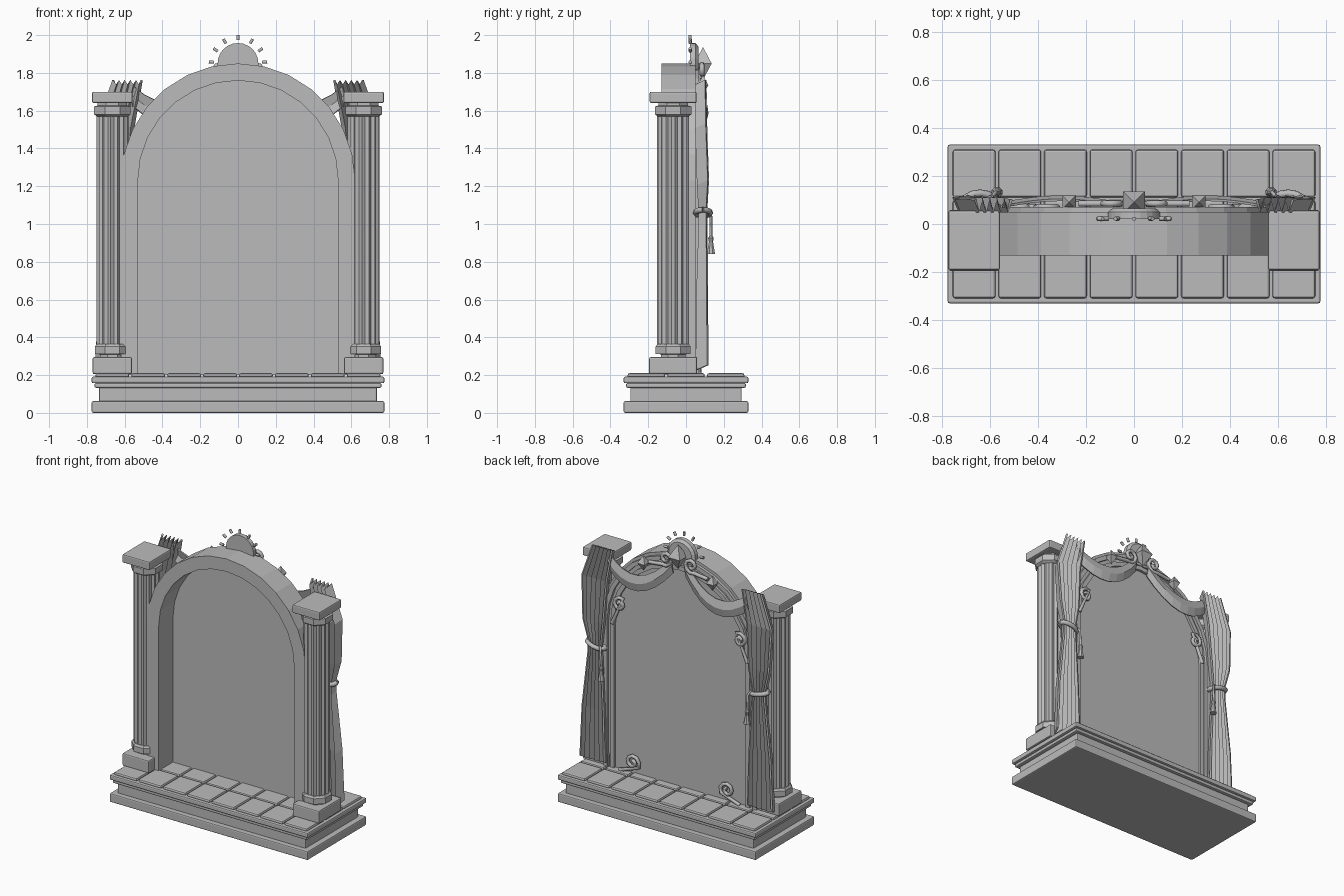
import bpy, bmesh
from math import sin, cos, pi, radians
from mathutils import Matrix, Vector

cube = bpy.data.objects.get("Cube")
if cube:
    bpy.data.objects.remove(cube, do_unlink=True)

stone = bpy.data.materials.new("grey stone")
stone.use_nodes = True
GREY = (0.5, 0.5, 0.5, 1)
stone.diffuse_color = GREY
stone.node_tree.nodes["Principled BSDF"].inputs["Base Color"].default_value = GREY


def finish(name, bm, bevel=0.0, thickness=0.0):
    """Turn a bmesh into a named object with optional modifiers."""
    bmesh.ops.recalc_face_normals(bm, faces=bm.faces)
    mesh = bpy.data.meshes.new(name)
    bm.to_mesh(mesh)
    bm.free()
    mesh.materials.append(stone)
    ob = bpy.data.objects.new(name, mesh)
    bpy.context.collection.objects.link(ob)
    if thickness:
        mod = ob.modifiers.new("thickness", 'SOLIDIFY')
        mod.thickness = thickness
        mod.offset = 0
    if bevel:
        mod = ob.modifiers.new("soft_edges", 'BEVEL')
        mod.width = bevel
        mod.segments = 2
    return ob


def box(name, x, y, z, bevel=0.008):
    """Box from (low, high) pairs."""
    bm = bmesh.new()
    size = [b - a for a, b in (x, y, z)]
    mid = [(a + b) / 2 for a, b in (x, y, z)]
    bmesh.ops.create_cube(bm, size=1, matrix=Matrix.Translation(mid) @ Matrix.Diagonal((*size, 1)))
    return finish(name, bm, bevel)


def loft(name, rings, closed=True, caps=True, **kw):
    """Skin a list of equally long point rings."""
    bm = bmesh.new()
    rows = [[bm.verts.new(p) for p in ring] for ring in rings]
    n = len(rows[0])
    for a, b in zip(rows, rows[1:]):
        for i in range(n if closed else n - 1):
            j = (i + 1) % n
            bm.faces.new((a[i], a[j], b[j], b[i]))
    if closed and caps:
        bm.faces.new(rows[0])
        bm.faces.new(rows[-1])
    return finish(name, bm, **kw)


def turned(name, cx, cy, profile, sides, flute=0.0, **kw):
    """Stack of (radius, z) rings, optionally fluted."""
    rings = []
    for r, z in profile:
        ring = []
        for i in range(sides):
            a = 2 * pi * (i + 0.5) / sides
            q = r - flute * (i % 2)
            ring.append((cx + q * cos(a), cy + q * sin(a), z))
        rings.append(ring)
    return loft(name, rings, **kw)


SPRING, FLOOR, STEPS = 1.23, 0.2, 14


def arch_line(r, y):
    pts = [(r, y, FLOOR)]
    for i in range(STEPS + 1):
        a = pi * i / STEPS
        pts.append((r * cos(a), y, SPRING + r * sin(a)))
    return pts + [(-r, y, FLOOR)]


def arch_band(name, inner, outer, y0, y1):
    corners = [(outer, y0), (outer, y1), (inner, y1), (inner, y0)]
    lines = [arch_line(r, y) for r, y in corners]
    return loft(name, list(zip(*lines)))


def tube(name, points, radius, sides=2):
    curve = bpy.data.curves.new(name, 'CURVE')
    curve.dimensions = '3D'
    curve.bevel_depth = radius
    curve.bevel_resolution = sides
    curve.use_fill_caps = True
    spline = curve.splines.new('POLY')
    spline.points.add(len(points) - 1)
    for p, co in zip(spline.points, points):
        p.co = (*co, 1)
    curve.materials.append(stone)
    ob = bpy.data.objects.new(name, curve)
    bpy.context.collection.objects.link(ob)
    bpy.ops.object.select_all(action='DESELECT')
    ob.select_set(True)
    bpy.context.view_layer.objects.active = ob
    bpy.ops.object.convert(target='MESH')
    return ob


def scroll(name, cx, cz, size, side, start, tail, y=0.07):
    """Spiral curl ending in a straight-ish tail."""
    pts = []
    for i in range(13):
        a = start + i * pi / 4.5
        r = size * (0.2 + 0.8 * i / 12)
        pts.append((side * (cx + r * cos(a)), y, cz + r * sin(a)))
    pts.append((side * (cx + tail[0]), y, cz + tail[1]))
    tube(name, pts, 0.013, 1)


def gem(name, x, y, z, width, height):
    turned(name, x, y, [(0.001, z - height), (width, z), (0.001, z + height)], 4)


# Stepped plinth
for name, x, y, z in (("plinth_foot", 0.775, 0.33, (0, 0.062)),
                      ("plinth_body", 0.735, 0.295, (0.055, 0.14)),
                      ("plinth_moulding", 0.76, 0.317, (0.133, 0.158)),
                      ("plinth_slab", 0.775, 0.33, (0.157, 0.192))):
    box(name, (-x, x), (-y, y), z)

# Floor tiles
for col in range(8):
    for row in range(3):
        x, y = (col - 3.5) * 0.19, (row - 1) * 0.21
        box("floor_tile", (x - 0.089, x + 0.089), (y - 0.099, y + 0.099), (0.185, 0.21), 0.01)

# Archway: frame, back panel and rear mouldings
arch_band("arch_frame", 0.53, 0.62, -0.13, 0.05)
arch_band("rear_inner_moulding", 0.515, 0.545, 0.03, 0.068)
arch_band("rear_outer_moulding", 0.57, 0.60, 0.04, 0.07)
loft("back_panel", [arch_line(0.54, 0.03), arch_line(0.54, 0.05)])

for side, label in ((1, "left"), (-1, "right")):
    # Columns
    cx, cy = side * 0.665, -0.068
    box(label + "_pedestal", (cx - 0.104, cx + 0.104), (cy - 0.127, cy + 0.127), (0.205, 0.295))
    turned(label + "_column_foot", cx, cy, [(0.07, 0.29), (0.07, 0.31), (0.1, 0.312),
           (0.1, 0.352), (0.09, 0.365)], 8)
    turned(label + "_column_shaft", cx, cy, [(0.085, 0.355), (0.085, 1.585)], 28, 0.012)
    turned(label + "_capital", cx, cy, [(0.085, 1.568), (0.104, 1.58), (0.104, 1.622),
           (0.085, 1.627), (0.085, 1.65)], 8)
    box(label + "_column_cap", (cx - 0.107, cx + 0.107), (cy - 0.124, cy + 0.124), (1.64, 1.7))

    # Pleated curtain: height, inner x, outer x, fold depth, middle y
    rings = []
    for z, x0, x1, fold, y in ((0.24, 0.56, 0.75, 0.028, 0.085), (0.6, 0.57, 0.735, 0.026, 0.085),
                               (1.0, 0.59, 0.69, 0.018, 0.09), (1.08, 0.59, 0.69, 0.018, 0.09),
                               (1.22, 0.57, 0.725, 0.026, 0.09), (1.52, 0.55, 0.74, 0.026, 0.08),
                               (1.75, 0.51, 0.66, 0.025, 0.078)):
        rings.append([(side * (x0 + (x1 - x0) * i / 10), y + fold * (-1) ** i,
                       z + 0.012 * (-1) ** i) for i in range(11)])
    loft(label + "_curtain", rings, closed=False, thickness=0.012)

    # Tieback with cord and tassel
    loop = [(side * (0.64 + 0.065 * cos(a)), 0.09 + 0.038 * sin(a), 1.06 + 0.015 * cos(a))
            for a in (2 * pi * i / 12 for i in range(13))]
    tube(label + "_tieback", loop, 0.016, 1)
    tube(label + "_tassel_cord", [(side * 0.59, 0.115, 1.07), (side * 0.575, 0.132, 1.04),
                                  (side * 0.57, 0.132, 0.92)], 0.008, 1)
    turned(label + "_tassel", side * 0.57, 0.132, [(0.008, 0.94), (0.016, 0.925),
           (0.012, 0.905), (0.024, 0.84)], 8)

    # Draped swag between curtain and crest
    rings = []
    for i in range(9):
        t = i / 8
        x = side * (0.56 * (1 - t) + 0.05 * t)
        z = 1.68 + 0.09 * t - 0.56 * t * (1 - t)
        y = 0.07 + 0.03 * sin(pi * t)
        rings.append([(x, y, z + 0.055), (x, y + 0.014, z), (x, y, z - 0.055)])
    loft(label + "_swag", rings, closed=False, thickness=0.01)

    # Carved scrolls and side gem
    scroll(label + "_crest_scroll", 0.1, 1.81, 0.055, side, pi, (0.13, -0.06), 0.085)
    scroll(label + "_jamb_scroll", 0.47, 1.38, 0.05, side, 0, (0.06, -0.15))
    scroll(label + "_floor_scroll", 0.37, 0.29, 0.055, side, pi / 2, (0.1, -0.08))
    gem(label + "_gem", side * 0.27, 0.09, 1.735, 0.04, 0.052)

# Central crest: half-disc sun, gem and rays
bm_rings = []
for y, r in ((0.02, 0.108), (0.05, 0.108), (0.065, 0.09)):
    bm_rings.append([(r * cos(pi * i / 12), y, 1.85 + r * sin(pi * i / 12)) for i in range(13)]
                    + [(-r, y, 1.78), (r, y, 1.78)])
loft("crest_sun", bm_rings)
gem("crest_gem", 0, 0.09, 1.85, 0.065, 0.085)
for angle in (5, 33, 60, 90, 120, 147, 175):
    d = Vector((cos(radians(angle)), 0, sin(radians(angle))))
    base = Vector((0, 0.022, 1.845))
    tube("sun_ray", [base + d * 0.128, base + d * 0.155], 0.009, 1)
